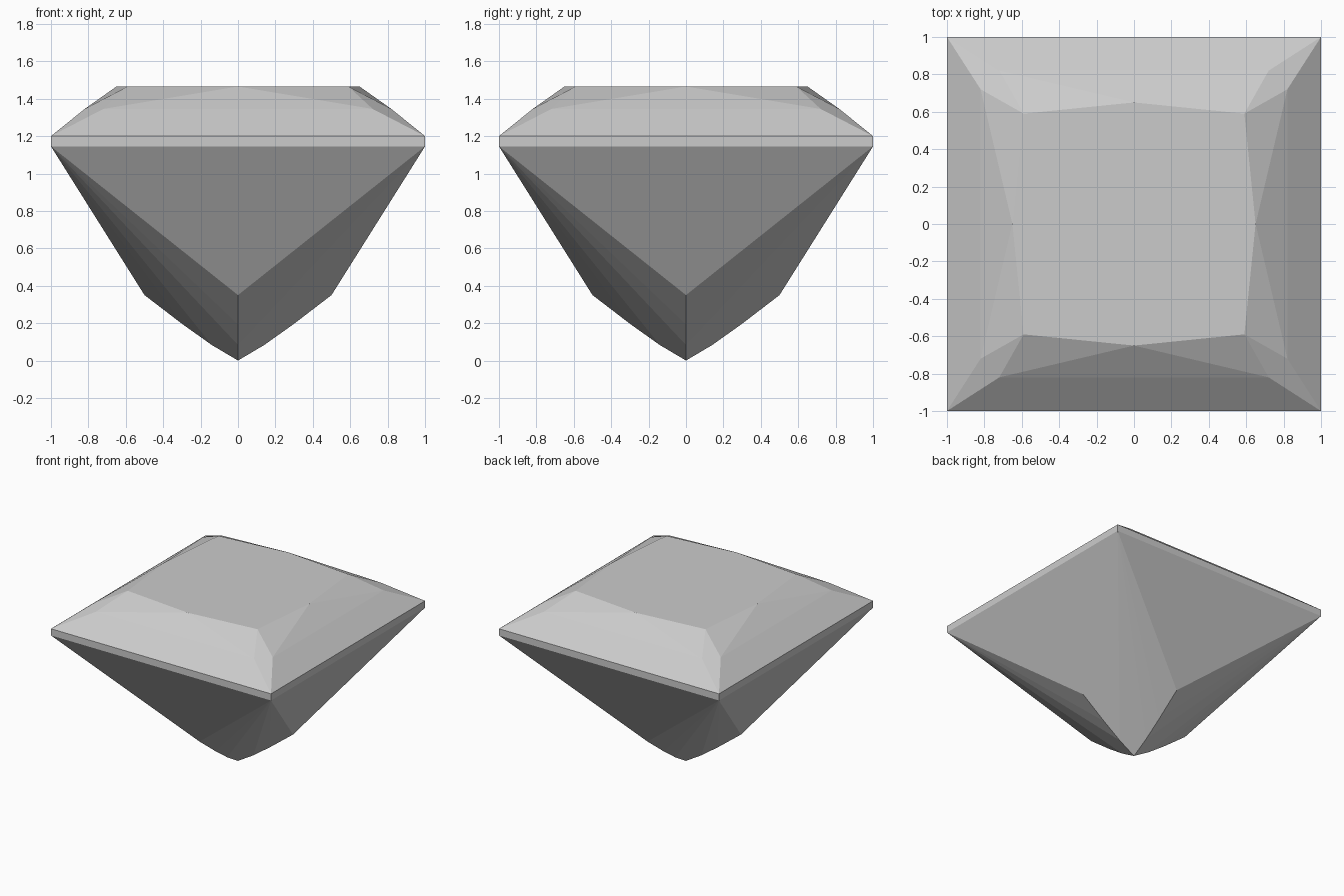
import bpy, bmesh, math
from mathutils import Matrix, Vector

if "Cube" in bpy.data.objects:
    bpy.data.objects.remove(bpy.data.objects["Cube"])

grey = bpy.data.materials.new("pale grey")
grey.diffuse_color = (0.6, 0.6, 0.6, 1)
grey.use_nodes = True
grey.node_tree.nodes["Principled BSDF"].inputs["Base Color"].default_value = grey.diffuse_color

# Key heights and facet corners for one side of the square-cut gem
TOP, MID, RIM, BELT = 1.465, 1.345, 1.20, 1.145
KEEL = [(0.5, 0.35), (0.295, 0.193), (0.14, 0.083)]  # distance out, height


def build(name, quarter_faces, extra=()):
    """Repeat one side's faces four times around z and weld them."""
    bm = bmesh.new()
    for k in range(4):
        turn = Matrix.Rotation(k * math.pi / 2, 3, 'Z')
        for face in quarter_faces:
            bm.faces.new([bm.verts.new(turn @ Vector(p)) for p in face])
    for face in extra:
        bm.faces.new([bm.verts.new(p) for p in face])
    bmesh.ops.remove_doubles(bm, verts=bm.verts, dist=0.0005)
    mesh = bpy.data.meshes.new(name)
    bm.to_mesh(mesh)
    bm.free()
    mesh.materials.append(grey)
    obj = bpy.data.objects.new(name, mesh)
    bpy.context.collection.objects.link(obj)


# Crown: star facets, bezels and corner kites around a flat table
left, right = (-1, -1, RIM), (1, -1, RIM)
mid_l, mid_r = (-0.72, -0.82, MID), (0.72, -0.82, MID)
tip = (0, -0.65, TOP)
tab_l, tab_r = (-0.59, -0.59, TOP), (0.59, -0.59, TOP)
side_r = (0.82, -0.72, MID)
crown = [
    (left, right, mid_r, mid_l),
    (mid_l, mid_r, tip),
    (mid_r, tab_r, tip),
    (mid_l, tip, tab_l),
    (right, side_r, tab_r, mid_r),
]
table = []
for k in range(4):
    turn = Matrix.Rotation(k * math.pi / 2, 3, 'Z')
    table += [turn @ Vector(tip), turn @ Vector(tab_r)]

# Girdle: thin upright band
low_l, low_r = (-1, -1, BELT), (1, -1, BELT)
girdle = [(low_l, low_r, right, left)]

# Pavilion: main triangle, fans of narrow facets, and a kite to the point
keel = [(0, -d, z) for d, z in KEEL]
pavilion = [(low_r, low_l, keel[0])]
for a, b in zip(keel, keel[1:]):
    pavilion += [(low_r, a, b), (low_l, b, a)]
end_x = (KEEL[-1][0], 0, KEEL[-1][1])
pavilion.append((low_r, keel[-1], (0, 0, 0), end_x))

build("gem", crown + girdle + pavilion, [table])
